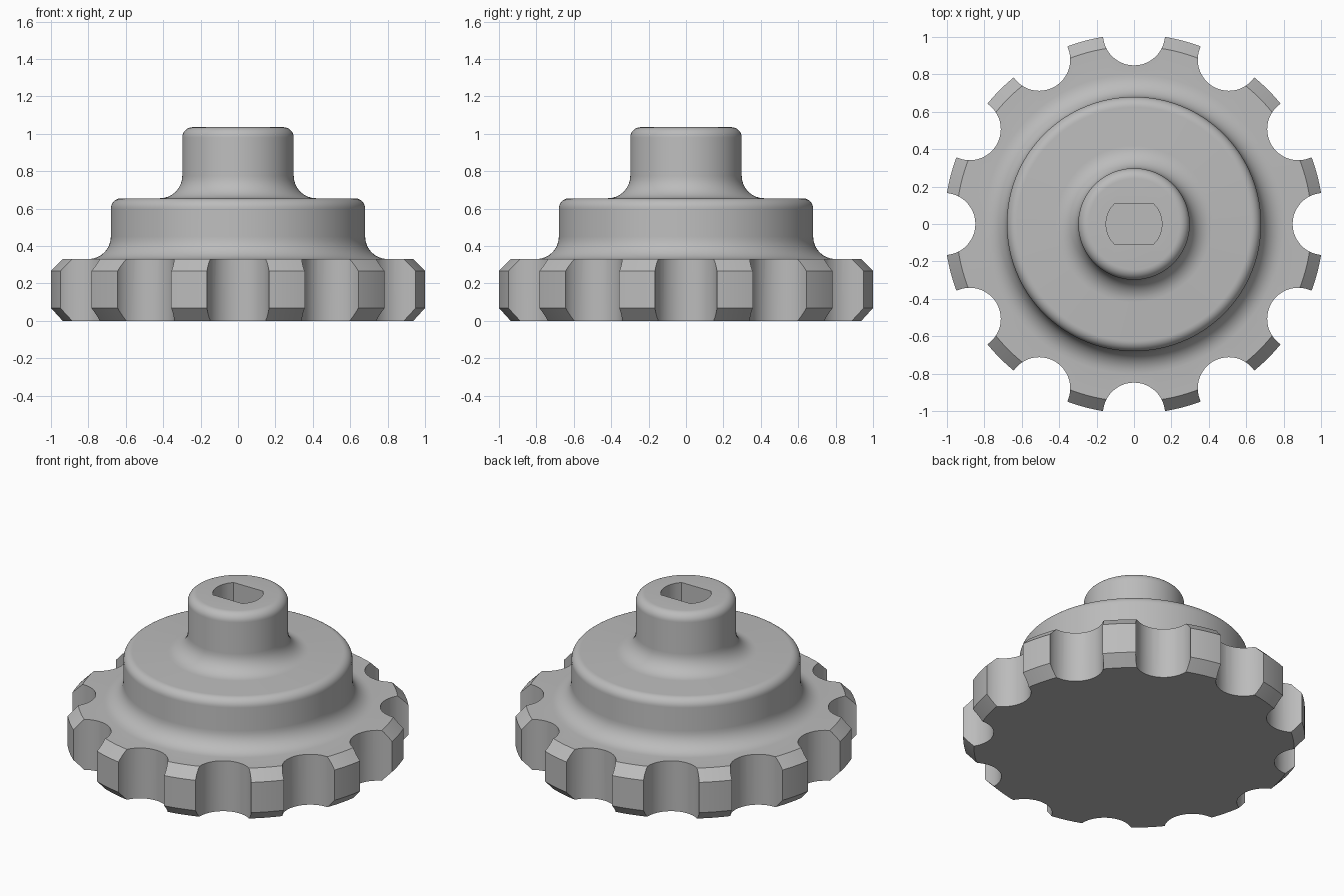
import bpy, bmesh
from math import pi, sin, cos, asin
from mathutils import Matrix

cube = bpy.data.objects.get("Cube")
if cube:
    bpy.data.objects.remove(cube, do_unlink=True)

SEGMENTS = 144
RIM = 1.014        # outer radius of the grip lobes
SCALLOPS = 12
SCALLOP_R = 0.166
FILLET = 0.12
ROUND = 0.055
BASE_TOP, STEP_TOP, HUB_TOP = 0.33, 0.655, 1.035
STEP_R, HUB_R = 0.68, 0.298

grey = bpy.data.materials.new("plain grey")
grey.use_nodes = True
colour = (0.5, 0.5, 0.5, 1)
grey.diffuse_color = colour
grey.node_tree.nodes["Principled BSDF"].inputs["Base Color"].default_value = colour


def make_object(name, bm):
    bmesh.ops.recalc_face_normals(bm, faces=bm.faces)
    mesh = bpy.data.meshes.new(name)
    bm.to_mesh(mesh)
    bm.free()
    mesh.materials.append(grey)
    obj = bpy.data.objects.new(name, mesh)
    bpy.context.collection.objects.link(obj)
    return obj


def arc(r, z, radius, start, end, steps=8):
    angles = [start + (end - start) * i / steps for i in range(steps + 1)]
    return [(r + radius * cos(a), z + radius * sin(a)) for a in angles]


def tier(radius, bottom, top):
    """Concave foot, straight wall and rounded upper edge."""
    return (arc(radius + FILLET, bottom + FILLET, FILLET, -pi / 2, -pi)
            + arc(radius - ROUND, top - ROUND, ROUND, 0, pi / 2))


def lathe(profile):
    bm = bmesh.new()
    rings = []
    for r, z in profile:
        rings.append([bm.verts.new((r * cos(2 * pi * i / SEGMENTS),
                                    r * sin(2 * pi * i / SEGMENTS), z))
                      for i in range(SEGMENTS)])
    for low, high in zip(rings, rings[1:]):
        for i in range(SEGMENTS):
            j = (i + 1) % SEGMENTS
            bm.faces.new((low[i], low[j], high[j], high[i]))
    bm.faces.new(rings[0])
    bm.faces.new(rings[-1])
    return bm


# Knob body: chamfered grip disc, stepped collar and hub
chamfer = 0.064
profile = [(RIM - chamfer, 0), (RIM, chamfer + 0.004),
           (RIM, BASE_TOP - chamfer), (RIM - chamfer, BASE_TOP)]
profile += tier(STEP_R, BASE_TOP, STEP_TOP) + tier(HUB_R, STEP_TOP, HUB_TOP)
knob = make_object("knob", lathe(profile))

# Cutter: ring of scallops around the grip
bm = bmesh.new()
for k in range(SCALLOPS):
    place = Matrix.Rotation(2 * pi * k / SCALLOPS, 4, 'Z') @ Matrix.Translation((RIM, 0, 0.2))
    bmesh.ops.create_cone(bm, cap_ends=True, segments=48, radius1=SCALLOP_R,
                          radius2=SCALLOP_R, depth=1, matrix=place)

# Cutter: shaft socket, round with two flats
socket_r, half_flat, floor = 0.15, 0.106, 0.45
limit = asin(half_flat / socket_r)
outline = arc(0, 0, socket_r, -limit, limit) + arc(0, 0, socket_r, pi - limit, pi + limit)
bottom = bm.faces.new([bm.verts.new((x, y, floor)) for x, y in outline])
lifted = bmesh.ops.extrude_face_region(bm, geom=[bottom], use_keep_orig=True)
bmesh.ops.translate(bm, vec=(0, 0, 1), verts=[v for v in lifted["geom"]
                                              if isinstance(v, bmesh.types.BMVert)])
cutter = make_object("grip_and_socket_cutter", bm)
cutter.hide_render = True

cut = knob.modifiers.new("cut", 'BOOLEAN')
cut.operation = 'DIFFERENCE'
cut.solver = 'EXACT'
cut.object = cutter

bpy.ops.object.select_all(action='DESELECT')
knob.select_set(True)
bpy.context.view_layer.objects.active = knob
bpy.ops.object.modifier_apply(modifier=cut.name)
bpy.data.objects.remove(cutter, do_unlink=True)
bpy.ops.object.shade_smooth_by_angle(angle=pi / 6)
